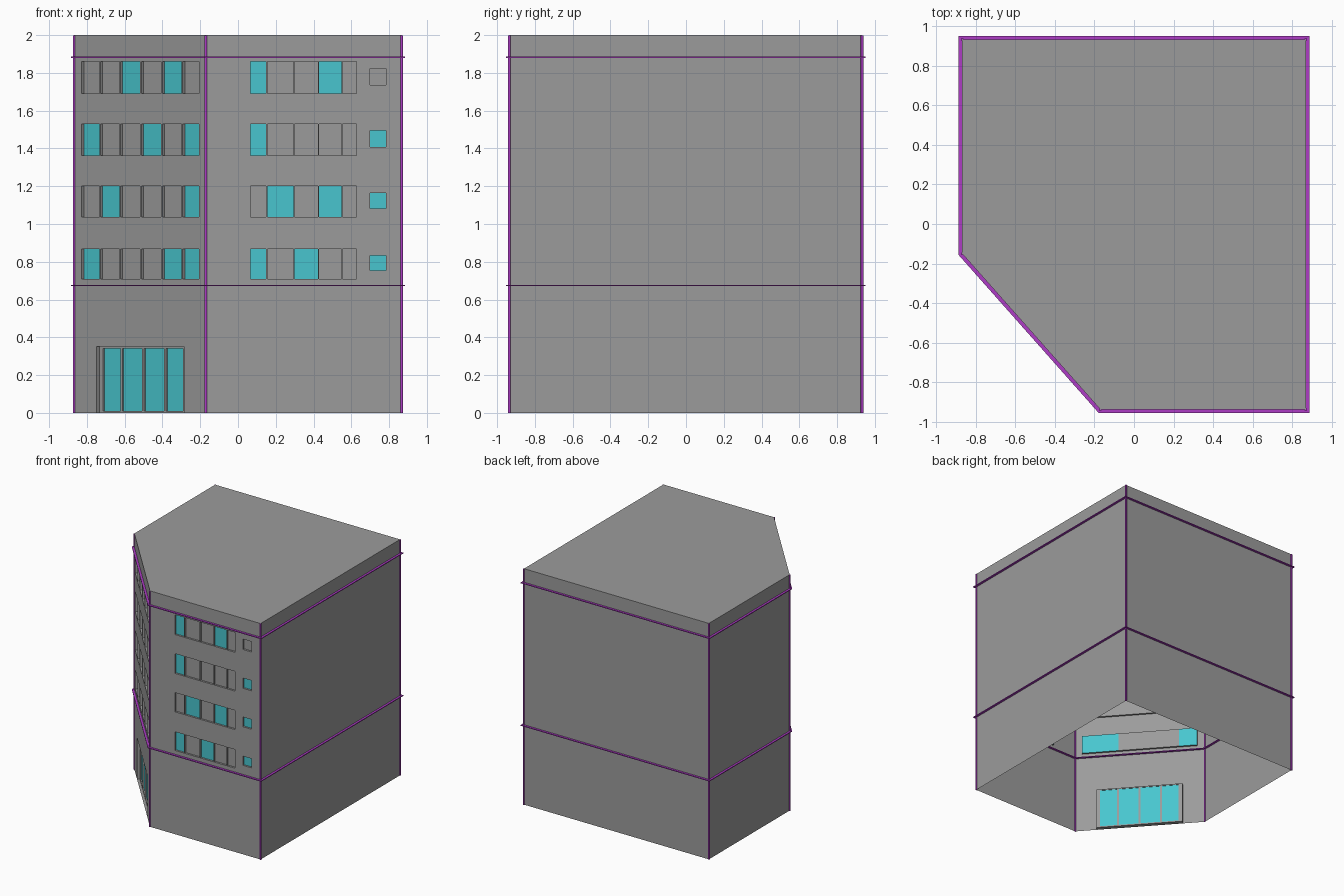
import bpy, bmesh
from mathutils import Vector

if "Cube" in bpy.data.objects:
    bpy.data.objects.remove(bpy.data.objects["Cube"])

HEIGHT = 2.0
# footprint corners, counter-clockwise, starting at the cut corner
FOOT = [Vector(p) for p in ((-0.867, -0.15), (-0.17, -0.936), (0.867, -0.936),
                            (0.867, 0.932), (-0.867, 0.932))]


def material(name, rgb):
    m = bpy.data.materials.new(name)
    m.diffuse_color = (*rgb, 1)
    m.use_nodes = True
    m.node_tree.nodes["Principled BSDF"].inputs["Base Color"].default_value = m.diffuse_color
    return m


GREY = material("grey_wall", (0.33, 0.33, 0.33))
TEAL = material("teal_glass", (0.065, 0.56, 0.62))
PURPLE = material("purple_trim", (0.42, 0.045, 0.56))


def make(name, faces, mat=GREY):
    """Object from a list of polygons, welded together."""
    bm = bmesh.new()
    for f in faces:
        bm.faces.new([bm.verts.new(p) for p in f])
    bmesh.ops.remove_doubles(bm, verts=bm.verts, dist=1e-5)
    me = bpy.data.meshes.new(name)
    bm.to_mesh(me)
    bm.free()
    ob = bpy.data.objects.new(name, me)
    bpy.context.collection.objects.link(ob)
    me.materials.append(mat)
    return ob


def placer(i):
    """Maps (x on the front view, z, inward depth) to a point on wall i."""
    a, b = FOOT[i], FOOT[(i + 1) % 5]
    d = (b - a).normalized()
    inward = Vector((-d.y, d.x))

    def place(x, z, depth=0.0):
        p = a + (b - a) * ((x - a.x) / (b.x - a.x)) + inward * depth
        return (p.x, p.y, z)
    return place


def quad(P, x0, x1, z0, z1, d):
    return [P(x0, z0, d), P(x1, z0, d), P(x1, z1, d), P(x0, z1, d)]


def box(P, x0, x1, z0, z1, d0, d1):
    f, k = quad(P, x0, x1, z0, z1, d0), quad(P, x0, x1, z0, z1, d1)
    return [f, k[::-1]] + [[f[j], k[j], k[(j + 1) % 4], f[(j + 1) % 4]] for j in range(4)]


def pierced_wall(i, openings):
    """Wall i as a grid with recessed openings (x0, x1, z0, z1, depth)."""
    P = placer(i)
    xs = sorted({FOOT[i].x, FOOT[i + 1].x} | {x for o in openings for x in o[:2]})
    zs = sorted({0.0, HEIGHT} | {z for o in openings for z in o[2:4]})
    faces = []
    for x0, x1 in zip(xs, xs[1:]):
        for z0, z1 in zip(zs, zs[1:]):
            cx, cz = (x0 + x1) / 2, (z0 + z1) / 2
            if not any(o[0] < cx < o[1] and o[2] < cz < o[3] for o in openings):
                faces.append(quad(P, x0, x1, z0, z1, 0))
    for x0, x1, z0, z1, d in openings:
        f, k = quad(P, x0, x1, z0, z1, 0), quad(P, x0, x1, z0, z1, d)
        faces += [[f[j], f[(j + 1) % 4], k[(j + 1) % 4], k[j]] for j in range(4)]
    return faces


# window layout: boundaries between panes, and which panes are teal per floor
DEPTH, GAP = 0.016, 0.003
ROWS = [(0.71, 0.868), (1.037, 1.2), (1.363, 1.53), (1.692, 1.86)]
CORNER_X = [-0.828, -0.731, -0.625, -0.515, -0.404, -0.296, -0.207]
FRONT_X = [0.065, 0.152, 0.297, 0.427, 0.55, 0.627]
CORNER_LIT = [(0, 4, 5), (1, 5), (0, 3, 5), (2, 4)]
FRONT_LIT = [(0, 2), (1, 3), (0,), (0, 3)]

openings = {0: [], 1: []}
lit, plain, fins = [], [], []


def window_strip(i, xs, z0, z1, teal):
    """One recess with a row of panes and thin fins between them."""
    P = placer(i)
    openings[i].append((xs[0], xs[-1], z0, z1, DEPTH))
    for n, (x0, x1) in enumerate(zip(xs, xs[1:])):
        (lit if n in teal else plain).append(quad(P, x0, x1, z0, z1, DEPTH))
    for x in xs[1:-1]:
        fins.extend(box(P, x - GAP, x + GAP, z0, z1, 0, DEPTH - 0.0005))


for r, (z0, z1) in enumerate(ROWS):
    window_strip(0, CORNER_X, z0, z1, CORNER_LIT[r])
    window_strip(1, FRONT_X, z0, z1, FRONT_LIT[r])
    window_strip(1, [0.70, 0.784], z0 + 0.044, z1 - 0.036, (0,) if r < 3 else ())

# entrance: four glass leaves in a recess of the cut corner
DX0, DX1, DTOP, DDEP = -0.75, -0.287, 0.352, 0.032
openings[0].append((DX0, DX1, 0.0, DTOP, DDEP))
P = placer(0)
step = (DX1 - DX0) / 4
d0, d1 = DDEP - 0.01, DDEP + 0.004
frame = []
for n in (1, 2, 3):
    c = DX0 + n * step
    frame += box(P, c - 0.005, c + 0.005, 0.01, DTOP - 0.01, d0, d1)
for x0, x1, z0, z1 in ((DX0, DX0 + 0.02, 0, DTOP), (DX1 - 0.02, DX1, 0, DTOP),
                       (DX0, DX1, 0, 0.01), (DX0, DX1, DTOP - 0.01, DTOP)):
    frame += box(P, x0, x1, z0, z1, d0, d1)
make("entrance_glass", [quad(P, DX0, DX1, 0, DTOP, DDEP)], TEAL)
make("entrance_frame", frame)
make("lit_window_panes", lit, TEAL)
make("plain_window_panes", plain)
make("window_fins", fins)

# shell: two pierced walls, three blank walls and the roof, open underneath
shell = pierced_wall(0, openings[0]) + pierced_wall(1, openings[1])
for i in (2, 3, 4):
    a, b = FOOT[i], FOOT[(i + 1) % 5]
    shell.append([(*a, 0), (*b, 0), (*b, HEIGHT), (*a, HEIGHT)])
shell.append([(*p, HEIGHT) for p in FOOT])
make("building_shell", shell)


def offset_foot(dist):
    """Footprint moved outwards with mitred corners."""
    out = []
    for i, p in enumerate(FOOT):
        e0 = (p - FOOT[i - 1]).normalized()
        e1 = (FOOT[(i + 1) % 5] - p).normalized()
        n0, n1 = Vector((e0.y, -e0.x)), Vector((e1.y, -e1.x))
        out.append(p + (n0 + n1) * dist / (1 + n0.dot(n1)))
    return out


# horizontal trim bands
outer, inner = offset_foot(0.018), offset_foot(-0.017)
for name, z in (("lower_band", 0.674), ("upper_band", 1.882)):
    lo, hi = z - 0.0035, z + 0.0035
    faces = []
    for i in range(5):
        j = (i + 1) % 5
        prof = [[(*q[k], h) for q, h in ((outer, lo), (outer, hi), (inner, hi), (inner, lo))]
                for k in (i, j)]
        faces += [[prof[0][s], prof[1][s], prof[1][(s + 1) % 4], prof[0][(s + 1) % 4]]
                  for s in range(4)]
    make(name, faces, PURPLE)

# thin round vertical trim at every corner
for i, p in enumerate(FOOT):
    bpy.ops.mesh.primitive_cylinder_add(vertices=16, radius=0.007, depth=HEIGHT - 0.002,
                                        location=(p.x, p.y, HEIGHT / 2 - 0.001))
    ob = bpy.context.object
    ob.name = f"corner_trim_{i + 1}"
    ob.data.materials.append(PURPLE)
    bpy.ops.object.shade_smooth_by_angle()
